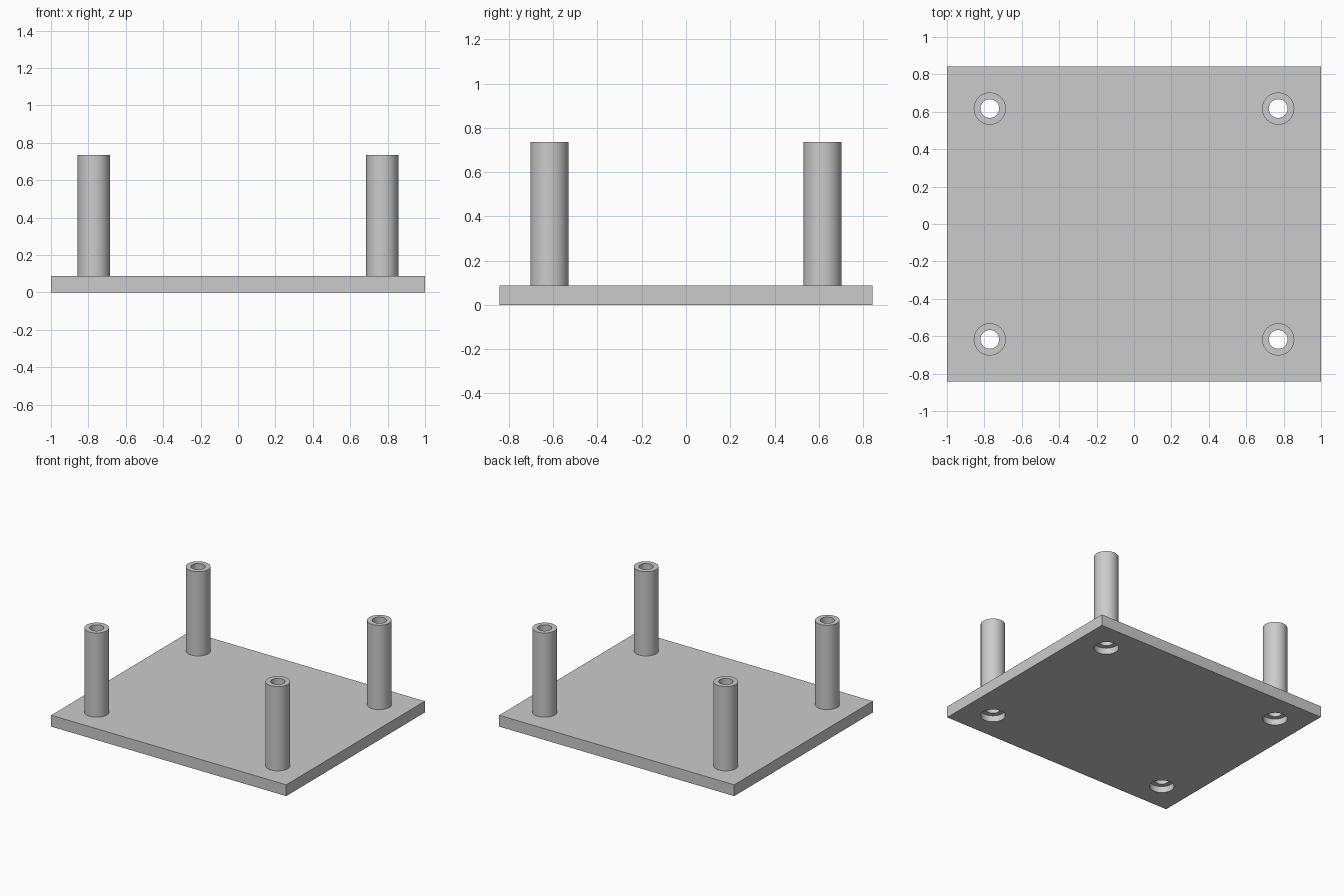
import bpy
import bmesh
import math

if "Cube" in bpy.data.objects:
    bpy.data.objects.remove(bpy.data.objects["Cube"], do_unlink=True)

HALF_X, HALF_Y, THICK, TOP = 1.0, 0.842, 0.087, 0.735
POST_X, POST_Y = 0.771, 0.617
OUTER, BORE, RECESS = 0.086, 0.05, 0.048
SIDES = 48

grey = bpy.data.materials.new("plain grey")
grey.use_nodes = True
colour = (0.6, 0.6, 0.6, 1)
grey.diffuse_color = colour
grey.node_tree.nodes["Principled BSDF"].inputs["Base Color"].default_value = colour


def make_object(name, bm):
    bmesh.ops.recalc_face_normals(bm, faces=bm.faces)
    mesh = bpy.data.meshes.new(name)
    bm.to_mesh(mesh)
    bm.free()
    mesh.materials.append(grey)
    obj = bpy.data.objects.new(name, mesh)
    bpy.context.collection.objects.link(obj)
    return obj


def lathe(name, profile, x, y, closed):
    """Turn an (r, z) profile about a vertical axis at x, y."""
    bm = bmesh.new()
    verts = [bm.verts.new((x + r, y, z)) for r, z in profile]
    edges = [bm.edges.new(pair) for pair in zip(verts, verts[1:])]
    if closed:
        edges.append(bm.edges.new((verts[-1], verts[0])))
    bmesh.ops.spin(bm, geom=verts + edges, cent=(x, y, 0), axis=(0, 0, 1),
                   angle=math.tau, steps=SIDES, use_merge=True)
    bmesh.ops.remove_doubles(bm, verts=bm.verts, dist=1e-5)
    return make_object(name, bm)


def smooth(obj):
    bpy.ops.object.select_all(action="DESELECT")
    obj.select_set(True)
    bpy.context.view_layer.objects.active = obj
    bpy.ops.object.shade_smooth_by_angle(angle=math.radians(30))


# Base plate
bm = bmesh.new()
bmesh.ops.create_cube(bm, size=1)
for v in bm.verts:
    v.co.x *= 2 * HALF_X
    v.co.y *= 2 * HALF_Y
    v.co.z = (v.co.z + 0.5) * THICK
plate = make_object("base_plate", bm)

# Hollow posts, with stepped screw holes cut through the plate below them
tube = [(BORE, THICK), (OUTER, THICK), (OUTER, TOP), (BORE, TOP)]
hole = [(0, -0.1), (OUTER, -0.1), (OUTER, RECESS), (BORE, RECESS),
        (BORE, THICK + 0.1), (0, THICK + 0.1)]
for end, sy in (("front", -1), ("back", 1)):
    for side, sx in (("right", -1), ("left", 1)):
        x, y = sx * POST_X, sy * POST_Y
        smooth(lathe(f"{end}_{side}_post", tube, x, y, True))
        cutter = lathe("hole_cutter", hole, x, y, False)
        cutter.hide_render = True
        cut = plate.modifiers.new("screw_hole", "BOOLEAN")
        cut.operation = "DIFFERENCE"
        cut.solver = "EXACT"
        cut.object = cutter
        bpy.context.view_layer.objects.active = plate
        bpy.ops.object.modifier_apply(modifier=cut.name)
        bpy.data.objects.remove(cutter, do_unlink=True)
smooth(plate)
